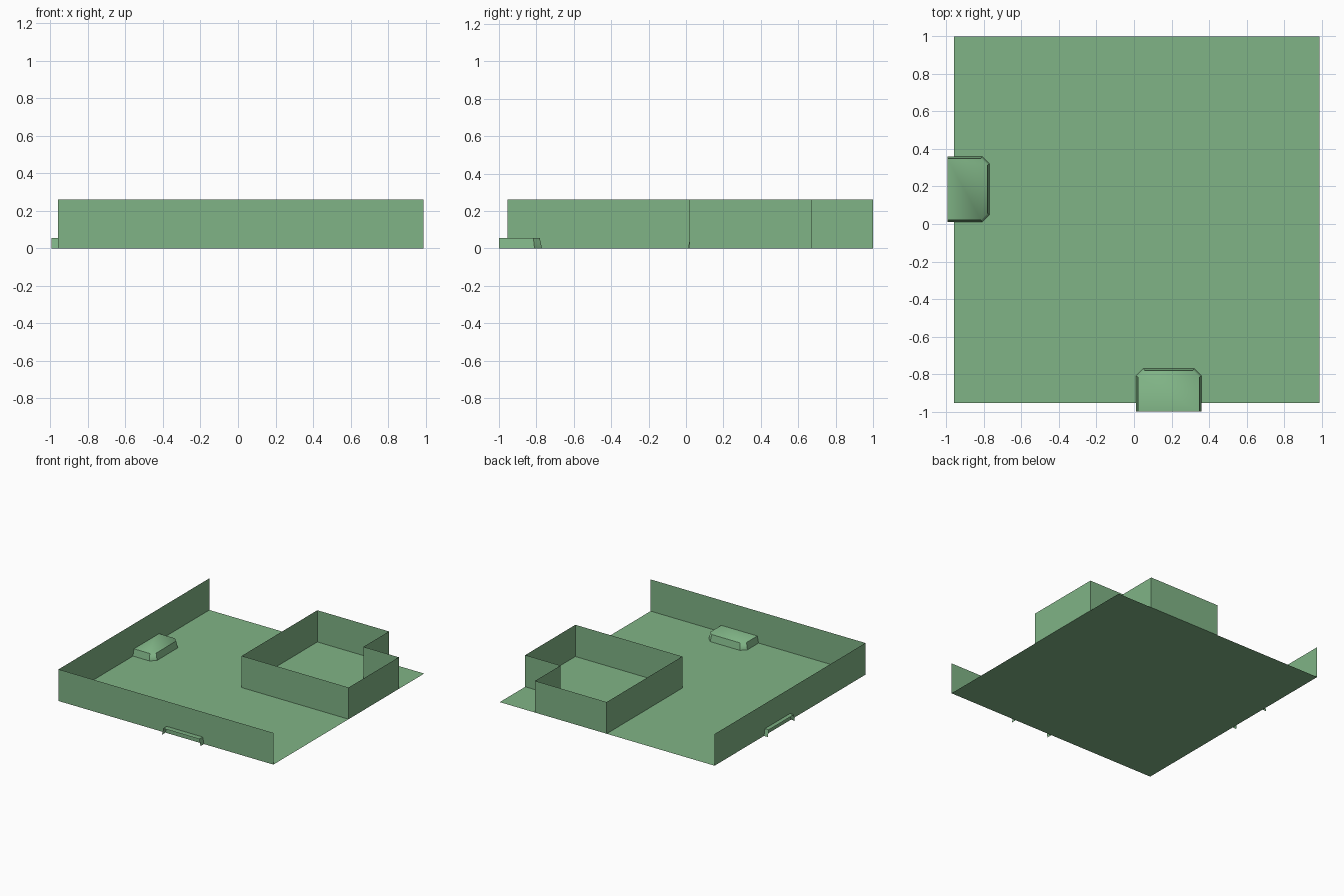
import bpy
import bmesh

cube = bpy.data.objects.get("Cube")
if cube:
    bpy.data.objects.remove(cube, do_unlink=True)

green = bpy.data.materials.new("soft_green")
green.use_nodes = True
colour = (0.216, 0.456, 0.238, 1)
green.diffuse_color = colour
green.node_tree.nodes["Principled BSDF"].inputs["Base Color"].default_value = colour

LEFT, RIGHT, FRONT, BACK = -0.96, 0.99, -0.955, 1.0
HEIGHT = 0.26


def finish(name, bm):
    mesh = bpy.data.meshes.new(name)
    bm.to_mesh(mesh)
    bm.free()
    mesh.materials.append(green)
    obj = bpy.data.objects.new(name, mesh)
    bpy.context.collection.objects.link(obj)
    return obj


def wall(name, path, closed=False):
    """Thin upright wall following a plan path."""
    bm = bmesh.new()
    low = [bm.verts.new((x, y, 0)) for x, y in path]
    high = [bm.verts.new((x, y, HEIGHT)) for x, y in path]
    n = len(path)
    for i in range(n if closed else n - 1):
        j = (i + 1) % n
        bm.faces.new((low[i], low[j], high[j], high[i]))
    return finish(name, bm)


def step(name, outer, swap=False):
    """Low doorstep, open underneath and at its outer end, with two cut corners."""
    x0, x1, y1, cut, inset, top = 0.01, 0.36, -0.77, 0.04, 0.012, 0.055

    def outline(d, z):
        a, b, c = x0 + d, x1 - d, y1 - d
        k = cut - d / 2
        pts = [(a, outer), (a, c - k), (a + k, c), (b - k, c), (b, c - k), (b, outer)]
        return [bm.verts.new((y, x, z) if swap else (x, y, z)) for x, y in pts]

    bm = bmesh.new()
    low, high = outline(0, 0), outline(inset, top)
    lid = bm.faces.new(high)
    sides = [bm.faces.new((low[i], low[i + 1], high[i + 1], high[i])) for i in range(5)]
    bm.normal_update()
    if lid.normal.z < 0:
        bmesh.ops.reverse_faces(bm, faces=[lid])
    for f in sides:
        if f.normal.z < 0:
            bmesh.ops.reverse_faces(bm, faces=[f])
    # Only the lid and the cut corners blend smoothly into each other
    for f in bm.faces:
        f.smooth = True
    for e in bm.edges:
        e.smooth = False
    for i in (1, 3):
        bm.edges.get((high[i], high[i + 1])).smooth = True
    return finish(name, bm)


# Ground slab
bm = bmesh.new()
bm.faces.new([bm.verts.new((x, y, 0)) for x, y in
              ((LEFT, FRONT), (RIGHT, FRONT), (RIGHT, BACK), (LEFT, BACK))])
finish("floor", bm)

# Outer corner wall on the front and right-hand sides
wall("outer_wall", [(LEFT, BACK), (LEFT, FRONT), (RIGHT, FRONT)])

# Inner room with a notch in its back corner
near, notch = 0.02, 0.67
wall("room_wall", [(near, near), (RIGHT, near), (RIGHT, notch),
                   (notch, notch), (notch, BACK), (near, BACK)], closed=True)

# Doorsteps passing through the outer walls
step("front_step", -1.0)
step("side_step", -0.995, swap=True)
